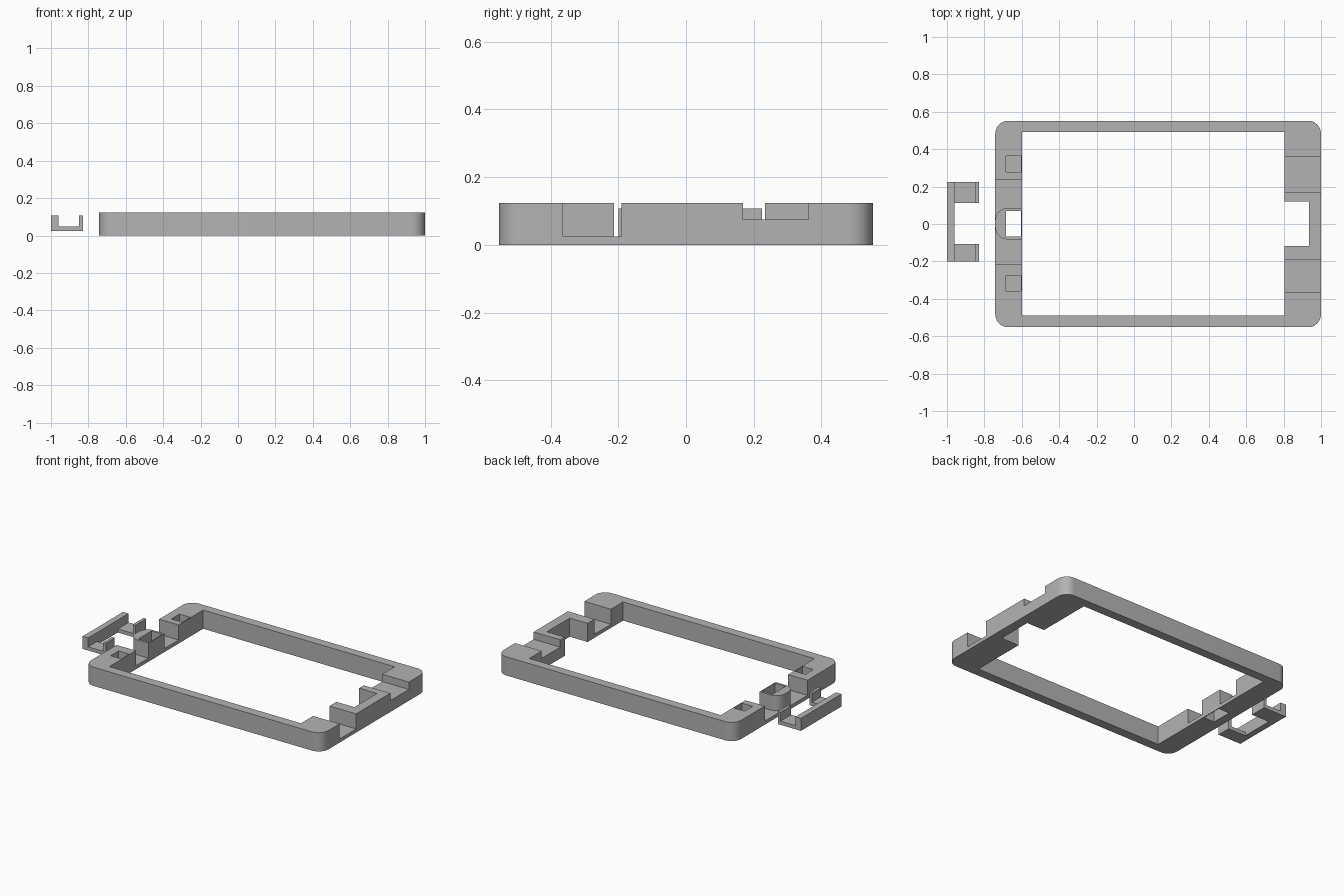
import bpy
import bmesh
import math

cube = bpy.data.objects.get("Cube")
if cube:
    bpy.data.objects.remove(cube, do_unlink=True)

grey = bpy.data.materials.new("plain grey")
grey.use_nodes = True
COLOUR = (0.45, 0.45, 0.45, 1)
grey.diffuse_color = COLOUR
grey.node_tree.nodes["Principled BSDF"].inputs["Base Color"].default_value = COLOUR


def prism(name, outline, z0, z1):
    """Extrude a counter-clockwise outline from z0 to z1."""
    bm = bmesh.new()
    base = bm.faces.new([bm.verts.new((x, y, z0)) for x, y in outline])
    top = bmesh.ops.extrude_face_region(bm, geom=[base])["geom"]
    bmesh.ops.translate(bm, vec=(0, 0, z1 - z0),
                        verts=[v for v in top if isinstance(v, bmesh.types.BMVert)])
    bmesh.ops.recalc_face_normals(bm, faces=bm.faces)
    mesh = bpy.data.meshes.new(name)
    bm.to_mesh(mesh)
    bm.free()
    mesh.materials.append(grey)
    obj = bpy.data.objects.new(name, mesh)
    bpy.context.collection.objects.link(obj)
    return obj


def rectangle(x0, x1, y0, y1, left_radius=0, right_radius=0, steps=10):
    """Rectangle whose left and right corner pairs may be rounded."""
    points = []
    corners = ((x1, y1, 1, 1, right_radius), (x0, y1, -1, 1, left_radius),
               (x0, y0, -1, -1, left_radius), (x1, y0, 1, -1, right_radius))
    for quarter, (x, y, sx, sy, r) in enumerate(corners):
        if not r:
            points.append((x, y))
            continue
        for i in range(steps + 1):
            a = (quarter + i / steps) * math.pi / 2
            points.append((x - sx * r + r * math.cos(a), y - sy * r + r * math.sin(a)))
    return points


def cut(obj, x0, x1, y0, y1, z0, z1=0.3):
    """Remove a box from a part."""
    cutter = prism("cutter", rectangle(x0, x1, y0, y1), z0, z1)
    cutter.hide_render = True
    mod = obj.modifiers.new("cut", "BOOLEAN")
    mod.operation = "DIFFERENCE"
    mod.solver = "EXACT"
    mod.object = cutter
    bpy.context.view_layer.objects.active = obj
    bpy.ops.object.modifier_apply(modifier=mod.name)
    bpy.data.objects.remove(cutter, do_unlink=True)


def smooth(obj):
    bpy.ops.object.select_all(action="DESELECT")
    obj.select_set(True)
    bpy.context.view_layer.objects.active = obj
    bpy.ops.object.shade_smooth_by_angle(angle=math.radians(30))


HEIGHT = 0.124
FLOOR = 0.024
LEFT, INNER_LEFT, INNER_RIGHT, RIGHT = -0.742, -0.6, 0.805, 1.0
HOLE = (-0.684, -0.605, -0.067, 0.07)

# Main frame with its window
frame = prism("frame", rectangle(LEFT, RIGHT, -0.552, 0.552, 0.07, 0.07), 0, HEIGHT)
cut(frame, INNER_LEFT, INNER_RIGHT, -0.49, 0.492, -0.1)

# Right bar: inner recess, deep channel and shallow channel
cut(frame, 0.75, 0.936, -0.118, 0.12, -0.1)
cut(frame, 0.75, 1.1, -0.363, -0.19, FLOOR)
cut(frame, 0.75, 1.1, 0.168, 0.362, 0.075)

# Left bar: wide slot, two shallow pockets, centre hole
cut(frame, -0.9, -0.55, -0.213, 0.234, FLOOR)
for y0, y1 in ((-0.359, -0.275), (0.279, 0.363)):
    cut(frame, HOLE[0], HOLE[1], y0, y1, 0.075)
cut(frame, *HOLE, -0.1)
smooth(frame)

# Hollow rounded post standing in the slot
post = prism("slot_post", rectangle(LEFT, INNER_LEFT, -0.082, 0.085, left_radius=0.065),
             FLOOR, HEIGHT)
cut(post, *HOLE, -0.1)
smooth(post)

# Separate clip: U-shaped channel with the middle of its floor and lip removed
clip = prism("clip", rectangle(-1.0, -0.83, -0.2, 0.224), FLOOR, 0.107)
cut(clip, -0.96, -0.85, -0.4, 0.4, 0.048)
cut(clip, -0.96, -0.7, -0.106, 0.112, -0.1)
